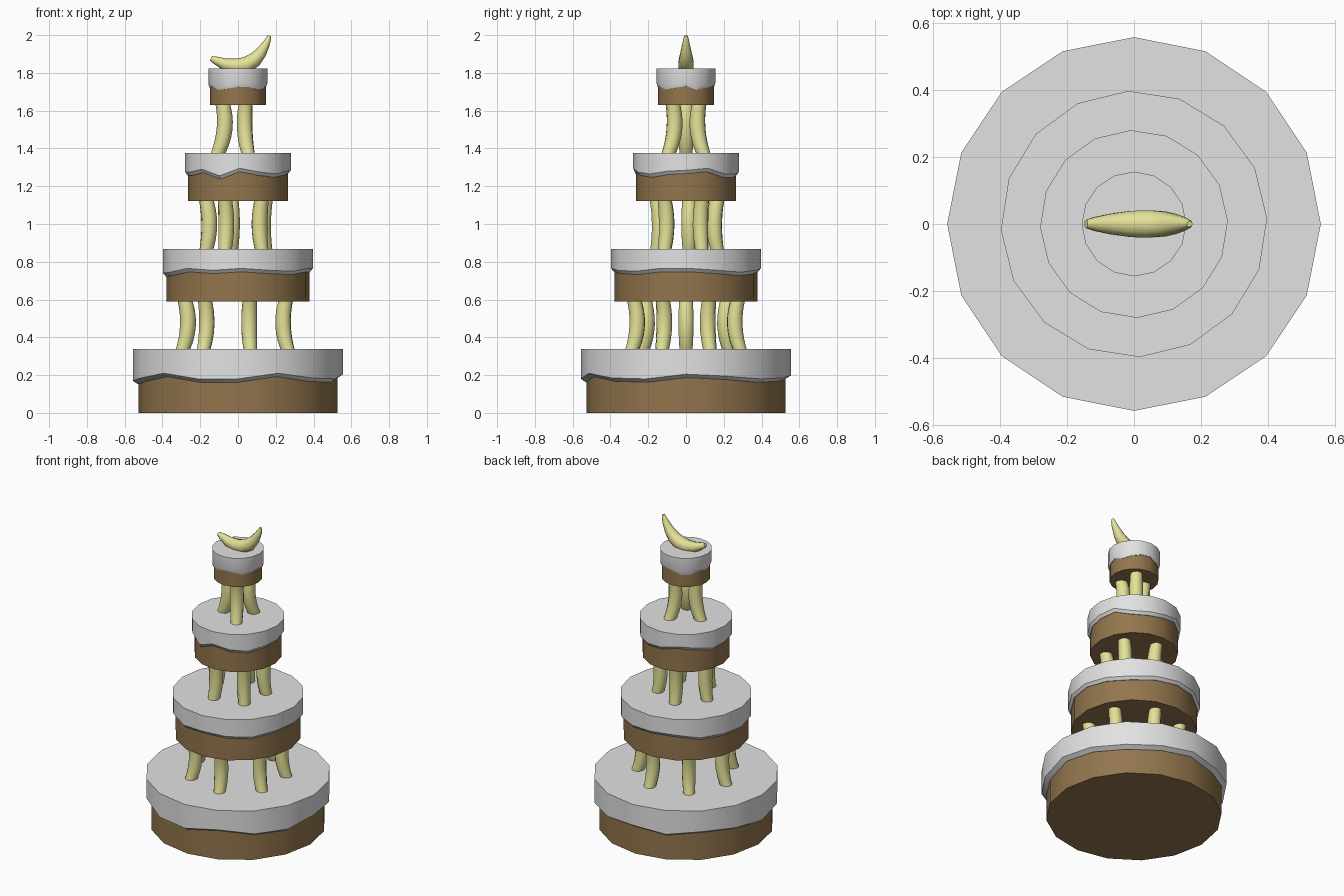
import bpy, bmesh, math
from mathutils import Vector

if "Cube" in bpy.data.objects:
    bpy.data.objects.remove(bpy.data.objects["Cube"])


def material(name, rgb):
    m = bpy.data.materials.new(name)
    m.diffuse_color = (*rgb, 1)
    m.use_nodes = True
    m.node_tree.nodes["Principled BSDF"].inputs["Base Color"].default_value = m.diffuse_color
    return m


SPONGE = material("brown sponge", (0.29, 0.18, 0.075))
ICING = material("white icing", (0.76, 0.76, 0.76))
BANANA = material("banana yellow", (0.78, 0.76, 0.31))
SIDES = 16


def finish(name, bm, mat, angle):
    bmesh.ops.recalc_face_normals(bm, faces=bm.faces)
    me = bpy.data.meshes.new(name)
    bm.to_mesh(me)
    bm.free()
    me.materials.append(mat)
    ob = bpy.data.objects.new(name, me)
    bpy.context.collection.objects.link(ob)
    bpy.context.view_layer.objects.active = ob
    ob.select_set(True)
    bpy.ops.object.shade_smooth_by_angle(angle=math.radians(angle))
    ob.select_set(False)


def skin(name, rings, mat, angle=30):
    """Join closed rings of points into a capped surface."""
    bm = bmesh.new()
    vs = [[bm.verts.new(p) for p in r] for r in rings]
    n = len(vs[0])
    for a, b in zip(vs, vs[1:]):
        for i in range(n):
            j = (i + 1) % n
            bm.faces.new((a[i], a[j], b[j], b[i]))
    bm.faces.new(vs[0])
    bm.faces.new(vs[-1])
    finish(name, bm, mat, angle)


def ring(r, zs, turn):
    return [(r * math.cos(a), r * math.sin(a), zs[i]) for i in range(SIDES)
            for a in [math.radians(turn) + math.tau * i / SIDES]]


def tube(name, path, heading, sides=10):
    """Banana: path of (distance along heading, z, radius)."""
    out = Vector((math.cos(heading), math.sin(heading), 0))
    side = Vector((-out.y, out.x, 0))
    up = Vector((0, 0, 1))
    pts = [out * u + up * z for u, z, r in path]
    rings = []
    for i, p in enumerate(pts):
        t = (pts[min(i + 1, len(pts) - 1)] - pts[max(i - 1, 0)]).normalized()
        nrm = t.cross(side)
        rings.append([p + path[i][2] * (math.cos(a) * nrm + math.sin(a) * side)
                      for a in (math.tau * k / sides for k in range(sides))])
    skin(name, rings, BANANA, 50)


# Tiers: bottom, top, sponge radius, icing radius, turn, icing edge, ripple (cm)
tiers = [
    (0.0, 0.337, 0.527, 0.557, 0, 0.19,
     (1.5, .5, -1, -.5, 1, -1, 1, 0, -2, -.5, 2, -1, -1, 2, -.5, -1)),
    (0.59, 0.868, 0.379, 0.397, 2.5, 0.755,
     (1, 0, -1, 0, 1, 1, -1, -1, -1.5, -1, 1, 0, 1, 0, -.5, 1)),
    (1.122, 1.377, 0.264, 0.28, 2, 1.275,
     (1, 2, -1, -1, 0, 2, 1, -1, 0, 0, 1.5, -2, 2, 0, -1, .5)),
    (1.63, 1.823, 0.147, 0.156, 0, 1.738,
     (1, -1, 0, 1, 1, -1, -1, 1, 0, 1, -1, -.5, .7, .5, -1, 0)),
]
for i, (z0, z1, rc, ri, turn, edge, ripple) in enumerate(tiers, 1):
    flat = lambda z: [z] * SIDES
    skin(f"sponge_tier_{i}", [ring(rc, flat(z0), turn),
                              ring(rc, flat(z1 - 0.02), turn)], SPONGE)
    low = [edge + 0.01 * w for w in ripple]
    lip = [z - 0.018 for z in low]
    # icing cap with a dripping, undercut rim
    skin(f"icing_tier_{i}", [ring(rc - 0.01, lip, turn), ring(rc + 0.003, lip, turn),
                             ring(ri, low, turn), ring(ri, flat(z1), turn)], ICING)

# Banana pillars: count, first angle, z range, radial distance low / middle / top
pillars = [(7, 180, 0.337, 0.59, 0.292, 0.265, 0.28),
           (5, 174, 0.868, 1.122, 0.168, 0.153, 0.168),
           (3, 180, 1.377, 1.63, 0.105, 0.071, 0.08)]
for lvl, (n, first, z0, z1, ra, rb, rc) in enumerate(pillars, 1):
    for k in range(n):
        path = []
        for s in range(9):
            t = -0.1 + 1.2 * s / 8
            # parabola through the three radial distances
            u = (ra * (1 - t) * (1 - 2 * t) + 4 * rb * t * (1 - t)
                 + rc * t * (2 * t - 1))
            path.append((u, z0 + t * (z1 - z0), 0.042 - 0.02 * (t - 0.55) ** 2))
        tube(f"banana_pillar_{lvl}_{k + 1}", path,
             math.radians(first) + math.tau * k / n)

# Banana lying on the top tier
tube("top_banana", [(-0.143, 1.877, 0.013), (-0.115, 1.865, 0.022),
                    (-0.07, 1.845, 0.032), (-0.01, 1.834, 0.041),
                    (0.045, 1.843, 0.043), (0.088, 1.869, 0.039),
                    (0.12, 1.905, 0.031), (0.147, 1.95, 0.021),
                    (0.161, 1.98, 0.014), (0.166, 1.997, 0.009)], 0)
